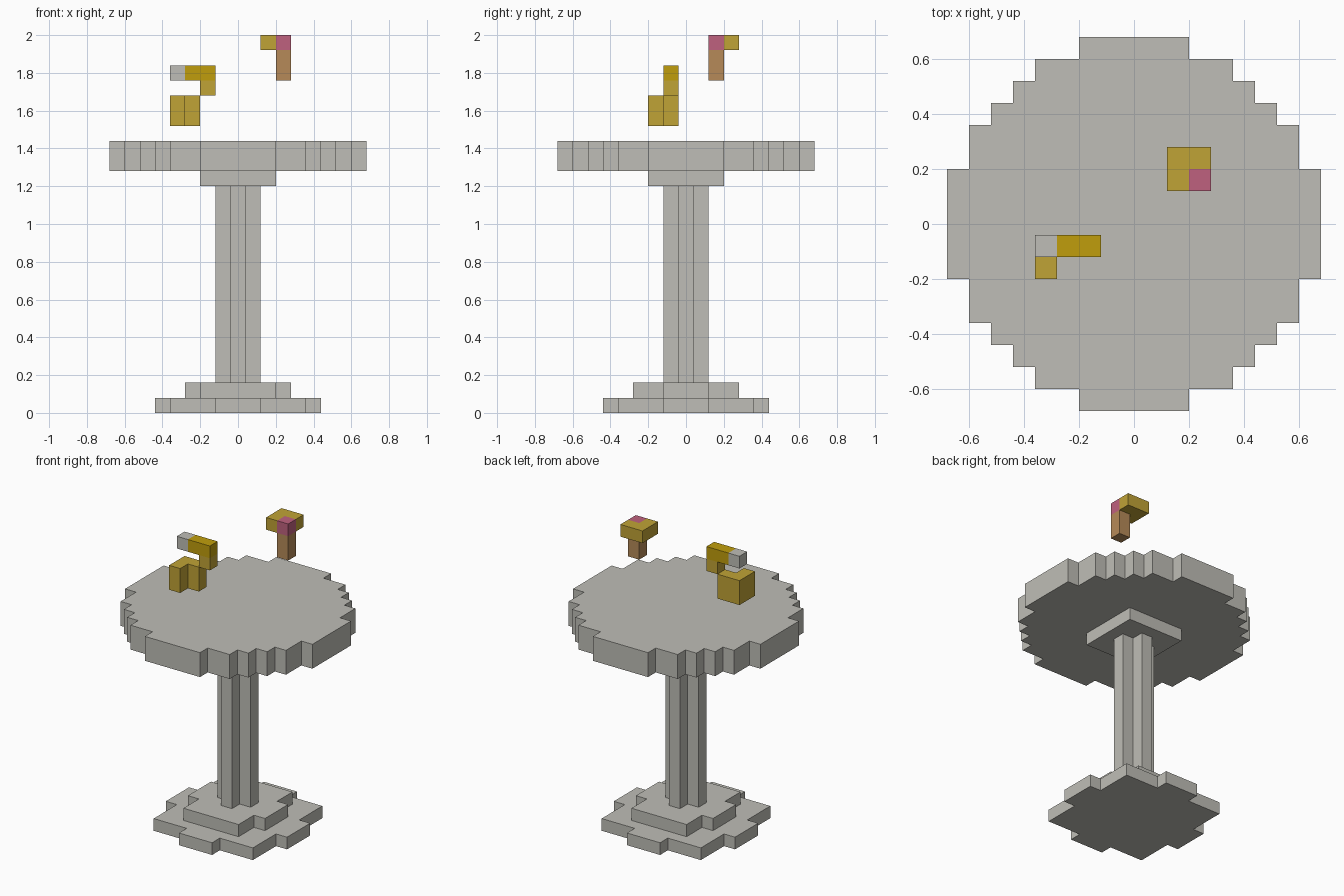
import bpy
import bmesh

U = 0.08  # one block

cube = bpy.data.objects.get("Cube")
if cube:
    bpy.data.objects.remove(cube, do_unlink=True)


def make_material(name, rgb):
    """Flat material from an sRGB colour in 0-255."""
    lin = [((c / 255 + 0.055) / 1.055) ** 2.4 for c in rgb]
    mat = bpy.data.materials.new(name)
    mat.use_nodes = True
    mat.diffuse_color = (*lin, 1)
    mat.node_tree.nodes["Principled BSDF"].inputs["Base Color"].default_value = (*lin, 1)
    return mat


stone = make_material("stone grey", (191, 190, 183))
straw = make_material("straw yellow", (192, 163, 54))
gold = make_material("deep gold", (192, 158, 12))
pink = make_material("rose pink", (191, 97, 126))
tan = make_material("tan brown", (182, 138, 88))


def prism(name, outline, z0, z1, mat):
    """Extrude an outline, in block units, from z0 to z1."""
    bm = bmesh.new()
    face = bm.faces.new([bm.verts.new((x * U, y * U, z0 * U)) for x, y in outline])
    top = bmesh.ops.extrude_face_region(bm, geom=[face])["geom"]
    verts = [g for g in top if isinstance(g, bmesh.types.BMVert)]
    bmesh.ops.translate(bm, verts=verts, vec=(0, 0, (z1 - z0) * U))
    bmesh.ops.recalc_face_normals(bm, faces=bm.faces)
    mesh = bpy.data.meshes.new(name)
    bm.to_mesh(mesh)
    bm.free()
    mesh.materials.append(mat)
    obj = bpy.data.objects.new(name, mesh)
    bpy.context.collection.objects.link(obj)
    return obj


def stepped(steps):
    """Closed stepped outline mirrored from the half sizes of one quarter."""
    quarter = [steps[0]]
    for (_, y_prev), (x, y) in zip(steps, steps[1:]):
        quarter += [(x, y_prev), (x, y)]
    half = quarter + [(-x, y) for x, y in reversed(quarter)]
    return half + [(-x, -y) for x, y in half]


def box(name, x0, x1, y0, y1, z0, z1, mat):
    return prism(name, [(x0, y0), (x1, y0), (x1, y1), (x0, y1)], z0, z1, mat)


# Pedestal table
prism("base_lower", stepped([(5.5, 1.5), (4.5, 4.5), (1.5, 5.5)]), 0, 1, stone)
prism("base_upper", stepped([(3.5, 1.5), (2.5, 3.5)]), 1, 2, stone)
prism("column", stepped([(1.5, 0.5), (0.5, 1.5)]), 2, 15, stone)
prism("column_cap", stepped([(2.5, 2.5)]), 15, 16, stone)
prism("table_top", stepped([(8.5, 2.5), (7.5, 4.5), (6.5, 5.5),
                            (5.5, 6.5), (4.5, 7.5), (2.5, 8.5)]), 16, 18, stone)

# Floating ornament with a bent arm
prism("ornament_foot", [(-4.5, -2.5), (-3.5, -2.5), (-3.5, -1.5),
                        (-2.5, -1.5), (-2.5, -0.5), (-4.5, -0.5)], 19, 21, straw)
box("ornament_neck", -2.5, -1.5, -1.5, -0.5, 21, 22, straw)
box("ornament_arm", -3.5, -1.5, -1.5, -0.5, 22, 23, gold)
box("ornament_tip", -4.5, -3.5, -1.5, -0.5, 22, 23, stone)

# Floating ornament on a short stem
box("stem", 2.5, 3.5, 1.5, 2.5, 22, 24, tan)
box("bud", 2.5, 3.5, 1.5, 2.5, 24, 25, pink)
prism("petals", [(1.5, 1.5), (2.5, 1.5), (2.5, 2.5),
                 (3.5, 2.5), (3.5, 3.5), (1.5, 3.5)], 24, 25, straw)
